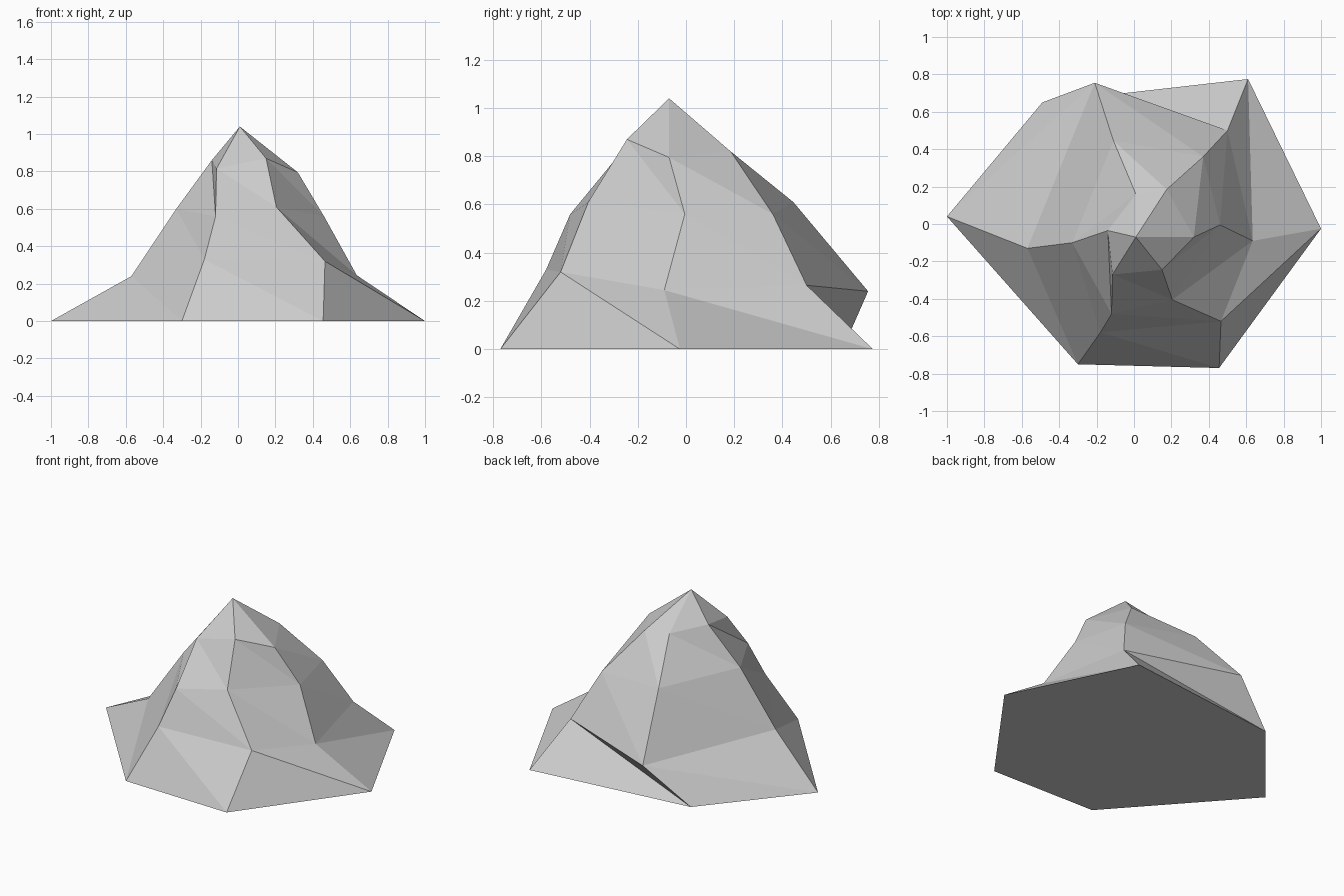
import bpy, bmesh

# Six ridges, counter-clockwise from the left, each from base to shoulder
RIDGES = [
    [(-1.00, 0.04, 0), (-0.57, -0.13, 0.24), (-0.33, -0.10, 0.60), (-0.14, -0.035, 0.86)],
    [(-0.30, -0.75, 0), (-0.18, -0.58, 0.33), (-0.12, -0.48, 0.56), (-0.115, -0.27, 0.815)],
    [(0.455, -0.77, 0), (0.465, -0.52, 0.32), (0.205, -0.405, 0.61), (0.15, -0.245, 0.87)],
    [(1.00, -0.025, 0), (0.635, -0.09, 0.245), (0.46, -0.005, 0.56), (0.32, -0.07, 0.795)],
    [(0.61, 0.775, 0), (0.50, 0.50, 0.265), (0.37, 0.36, 0.56), (0.175, 0.185, 0.82)],
    [(-0.49, 0.65, 0), (-0.21, 0.755, 0.24), (-0.11, 0.445, 0.61), (0.01, 0.16, 0.833)],
]
PEAK = (0.01, -0.07, 1.04)

bm = bmesh.new()
ridges = [[bm.verts.new(p) for p in ridge] for ridge in RIDGES]
peak = bm.verts.new(PEAK)

# Slopes between neighbouring ridges, split along the falling diagonal
for i, a in enumerate(ridges):
    b = ridges[(i + 1) % len(ridges)]
    for k in range(3):
        bm.faces.new((a[k], b[k], a[k + 1]))
        bm.faces.new((b[k], b[k + 1], a[k + 1]))
    bm.faces.new((a[3], b[3], peak))

# Flat underside
bm.faces.new([r[0] for r in reversed(ridges)])

mesh = bpy.data.meshes.new("mountain")
bm.to_mesh(mesh)
bm.free()

# Plain stone colour
stone = bpy.data.materials.new("stone_grey")
stone.diffuse_color = (0.6, 0.6, 0.6, 1)
mesh.materials.append(stone)

mountain = bpy.data.objects.new("mountain", mesh)
bpy.context.collection.objects.link(mountain)
